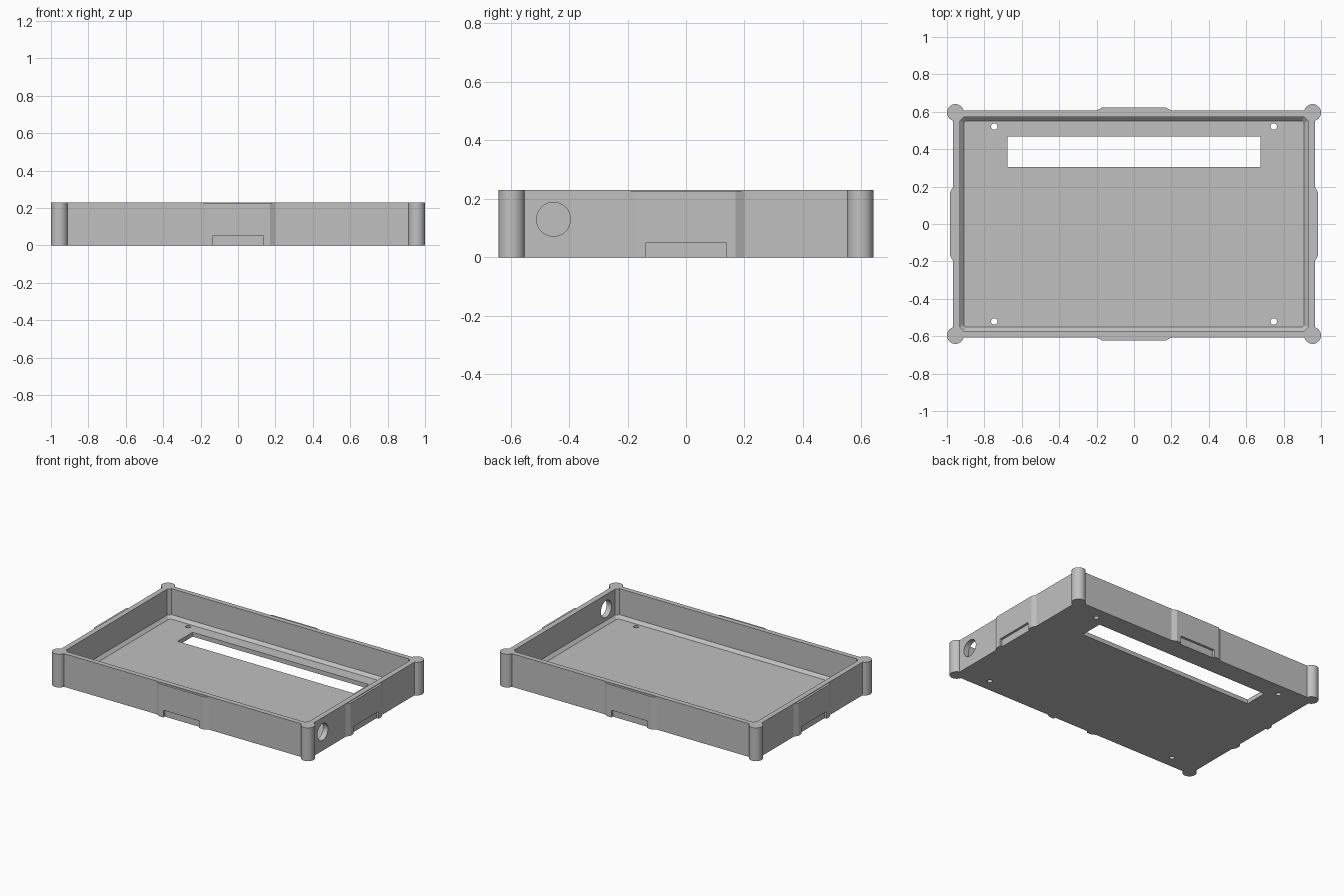
import bpy
import bmesh
from math import cos, sin, pi, radians
from mathutils import Matrix

cube = bpy.data.objects.get("Cube")
if cube:
    bpy.data.objects.remove(cube, do_unlink=True)

HX, HY, HEIGHT = 0.967, 0.607, 0.23      # outer wall half sizes, height
IX, IY = 0.93, 0.572                     # cavity half sizes
FLOOR, CHAMFER = 0.03, 0.02

grey = bpy.data.materials.new("plain grey")
grey.use_nodes = True
colour = (0.53, 0.53, 0.53, 1)
grey.diffuse_color = colour
grey.node_tree.nodes["Principled BSDF"].inputs["Base Color"].default_value = colour


def loft(name, rings, matrix=Matrix()):
    """Solid through equal-length rings given as (outline, z)."""
    bm = bmesh.new()
    loops = [[bm.verts.new((x, y, z)) for x, y in outline] for outline, z in rings]
    n = len(loops[0])
    for low, high in zip(loops, loops[1:]):
        for i in range(n):
            j = (i + 1) % n
            bm.faces.new((low[i], low[j], high[j], high[i]))
    bm.faces.new(loops[0][::-1])
    bm.faces.new(loops[-1])
    bm.transform(matrix)
    bmesh.ops.recalc_face_normals(bm, faces=bm.faces)
    mesh = bpy.data.meshes.new(name)
    bm.to_mesh(mesh)
    bm.free()
    mesh.materials.append(grey)
    obj = bpy.data.objects.new(name, mesh)
    bpy.context.collection.objects.link(obj)
    return obj


def prism(name, outline, z0, z1, matrix=Matrix()):
    return loft(name, [(outline, z0), (outline, z1)], matrix)


def rect(x0, x1, y0, y1):
    return [(x0, y0), (x1, y0), (x1, y1), (x0, y1)]


def circle(cx, cy, r, n):
    return [(cx + r * cos(2 * pi * i / n), cy + r * sin(2 * pi * i / n)) for i in range(n)]


def clipped_rect(hx, hy, c):
    return [(-hx + c, -hy), (hx - c, -hy), (hx, -hy + c), (hx, hy - c),
            (hx - c, hy), (-hx + c, hy), (-hx, hy - c), (-hx, -hy + c)]


def combine(target, tool, operation):
    """Apply a boolean and discard the tool."""
    mod = target.modifiers.new("boolean", "BOOLEAN")
    mod.operation, mod.object, mod.solver = operation, tool, "EXACT"
    bpy.context.view_layer.objects.active = target
    bpy.ops.object.modifier_apply(modifier=mod.name)
    bpy.data.objects.remove(tool, do_unlink=True)


# Solid body
tray = prism("tray_enclosure", rect(-HX, HX, -HY, HY), 0, HEIGHT)

# Round corner posts
for sx in (-1, 1):
    for sy in (-1, 1):
        post = prism("corner_post", circle(sx * 0.955, sy * 0.596, 0.045, 48), 0, HEIGHT)
        combine(tray, post, "UNION")

# Raised pads with a finger notch, one per wall
for turn, wall in ((0, HY), (90, HX), (180, HY), (270, HX)):
    spin = Matrix.Rotation(radians(turn), 4, "Z")
    outline = [(-0.2, -wall + 0.02), (-0.2, -wall), (-0.17, -wall - 0.016),
               (0.17, -wall - 0.016), (0.2, -wall), (0.2, -wall + 0.02)]
    pad = prism("wall_pad", outline, 0, HEIGHT - 0.004, spin)
    notch = prism("notch_cutter", rect(-0.137, 0.137, -wall - 0.1, -wall + 0.01),
                  -0.1, 0.05, spin)
    combine(pad, notch, "DIFFERENCE")
    combine(tray, pad, "UNION")

# Cavity with a chamfer around the floor
cavity = loft("cavity_cutter", [
    (clipped_rect(IX - CHAMFER, IY - CHAMFER, 0.012), FLOOR),
    (clipped_rect(IX, IY, 0.02), FLOOR + CHAMFER),
    (clipped_rect(IX, IY, 0.02), HEIGHT + 0.1)])
combine(tray, cavity, "DIFFERENCE")

# Long floor window
combine(tray, prism("window_cutter", rect(-0.676, 0.676, 0.305, 0.468), -0.1, 0.1), "DIFFERENCE")

# Screw holes in the floor
for x in (-0.747, 0.747):
    for y in (-0.521, 0.521):
        hole = prism("screw_hole_cutter", circle(x, y, 0.017, 24), -0.1, 0.1)
        combine(tray, hole, "DIFFERENCE")

# Round cable opening through the left end wall
port_place = Matrix.Translation((HX, -0.453, 0.13)) @ Matrix.Rotation(radians(90), 4, "Y")
port = prism("port_cutter", circle(0, 0, 0.058, 48), -0.15, 0.15, port_place)
combine(tray, port, "DIFFERENCE")

# Smooth only the round surfaces
bpy.ops.object.select_all(action="DESELECT")
tray.select_set(True)
bpy.context.view_layer.objects.active = tray
bpy.ops.object.shade_smooth_by_angle(angle=radians(20))
